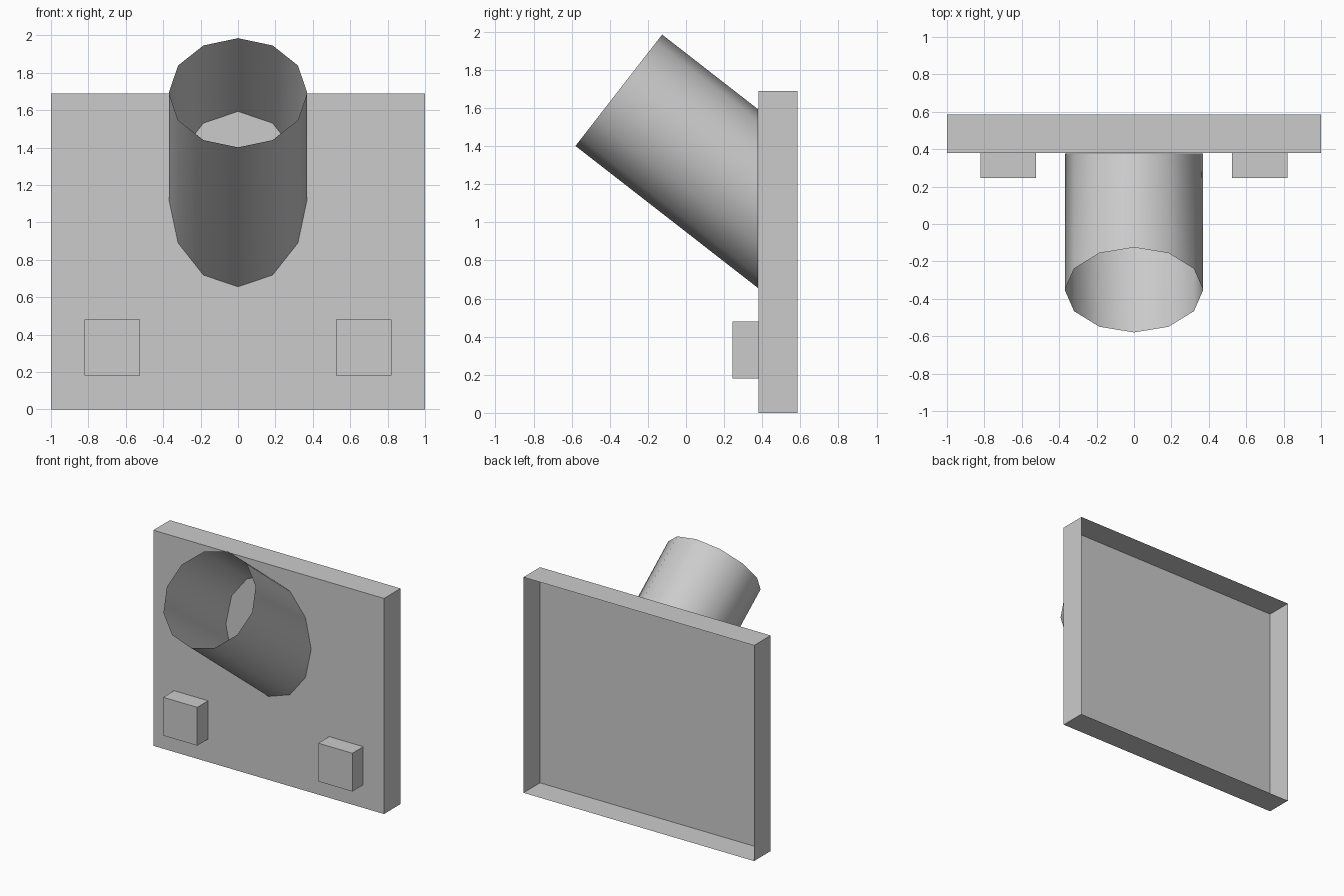
import bpy, bmesh, math
from mathutils import Vector

if "Cube" in bpy.data.objects:
    bpy.data.objects.remove(bpy.data.objects["Cube"])

grey = bpy.data.materials.new("plain grey")
grey.diffuse_color = (0.6, 0.6, 0.6, 1)
grey.use_nodes = True
grey.node_tree.nodes["Principled BSDF"].inputs["Base Color"].default_value = grey.diffuse_color


def add_object(name, bm):
    mesh = bpy.data.meshes.new(name)
    bm.to_mesh(mesh)
    bm.free()
    mesh.materials.append(grey)
    obj = bpy.data.objects.new(name, mesh)
    bpy.context.collection.objects.link(obj)
    return obj


def open_back_box(name, lo, hi):
    """Thin-walled box whose rear (+y) side is open."""
    lo, hi = Vector(lo), Vector(hi)
    bm = bmesh.new()
    bmesh.ops.create_cube(bm, size=1)
    bmesh.ops.scale(bm, vec=hi - lo, verts=bm.verts)
    bmesh.ops.translate(bm, vec=(lo + hi) / 2, verts=bm.verts)
    bm.normal_update()
    back = [f for f in bm.faces if f.normal.y > 0.9]
    bmesh.ops.delete(bm, geom=back, context='FACES_ONLY')
    return add_object(name, bm)


PLATE_Y = 0.38

# Wall plate, hollow from behind
open_back_box("wall_plate", (-1, PLATE_Y, 0), (1, 0.585, 1.69))

# Two small square blocks on the lower corners
for side, name in ((-1, "left_block"), (1, "right_block")):
    x = side * 0.6725
    open_back_box(name, (x - 0.1475, 0.245, 0.18), (x + 0.1475, PLATE_Y, 0.48))

# Slanted twelve-sided tube: open square-cut mouth, far end mitred flat on the plate
SIDES, RADIUS = 12, 0.37
centre = Vector((0, -0.3525, 1.6925))
across = Vector((0, 0.614, 0.789)).normalized()
axis = Vector((0, 0.789, -0.614)).normalized()
end_y = PLATE_Y - 0.002
bm = bmesh.new()
mouth, end = [], []
for i in range(SIDES):
    a = 2 * math.pi * i / SIDES
    p = centre + across * RADIUS * math.cos(a) + Vector((RADIUS * math.sin(a), 0, 0))
    mouth.append(bm.verts.new(p))
    end.append(bm.verts.new(p + axis * (end_y - p.y) / axis.y))
for i in range(SIDES):
    j = (i + 1) % SIDES
    bm.faces.new((mouth[i], mouth[j], end[j], end[i])).smooth = True
cap = bm.faces.new(end)
bmesh.ops.recalc_face_normals(bm, faces=bm.faces)
for e in cap.edges:
    e.smooth = False
add_object("slanted_tube", bm)
